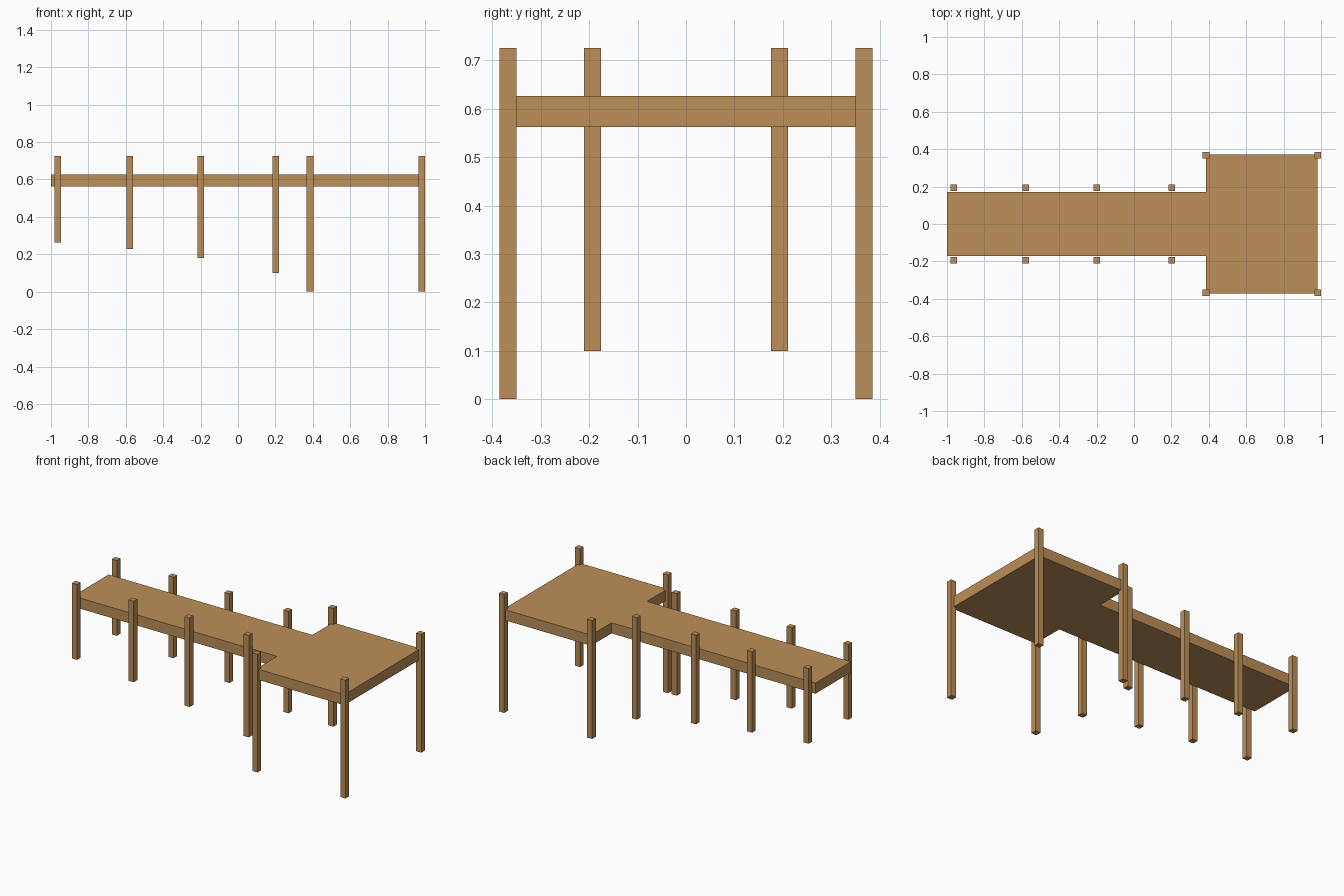
import bpy
import bmesh

if "Cube" in bpy.data.objects:
    bpy.data.objects.remove(bpy.data.objects["Cube"])

wood = bpy.data.materials.new("warm wood")
wood.diffuse_color = (0.50, 0.275, 0.098, 1)
wood.use_nodes = True
wood.node_tree.nodes["Principled BSDF"].inputs["Base Color"].default_value = wood.diffuse_color

DECK_BOTTOM, DECK_TOP, POST_TOP, POST_W = 0.562, 0.627, 0.726, 0.035


def add_object(name, bm):
    bmesh.ops.recalc_face_normals(bm, faces=bm.faces)
    mesh = bpy.data.meshes.new(name)
    bm.to_mesh(mesh)
    bm.free()
    mesh.materials.append(wood)
    bpy.context.collection.objects.link(bpy.data.objects.new(name, mesh))


def prism(name, outline, z0, z1):
    bm = bmesh.new()
    face = bm.faces.new([bm.verts.new((x, y, z0)) for x, y in outline])
    ext = bmesh.ops.extrude_face_region(bm, geom=[face], use_keep_orig=True)
    verts = [v for v in ext["geom"] if isinstance(v, bmesh.types.BMVert)]
    bmesh.ops.translate(bm, verts=verts, vec=(0, 0, z1 - z0))
    add_object(name, bm)


def post(name, x, y, z0):
    h = POST_W / 2
    prism(name, [(x - h, y - h), (x + h, y - h), (x + h, y + h), (x - h, y + h)],
          z0, POST_TOP)


# T-shaped deck: narrow walkway opening into a wide platform
side = [(-1.0, 0.172), (0.385, 0.172), (0.385, 0.371), (0.981, 0.371)]
prism("deck", side + [(x, -y) for x, y in reversed(side)], DECK_BOTTOM, DECK_TOP)

# Walkway posts, getting longer towards the platform
for i, (x, z0) in enumerate([(-0.963, 0.264), (-0.579, 0.229),
                             (-0.198, 0.179), (0.203, 0.10)]):
    for label, s in (("front", -1), ("back", 1)):
        post(f"walkway_post_{label}_{i + 1}", x, s * 0.193, z0)

# Platform corner posts
for i, x in enumerate((0.385, 0.9825)):
    for label, s in (("front", -1), ("back", 1)):
        post(f"platform_post_{label}_{i + 1}", x, s * 0.368, 0)
